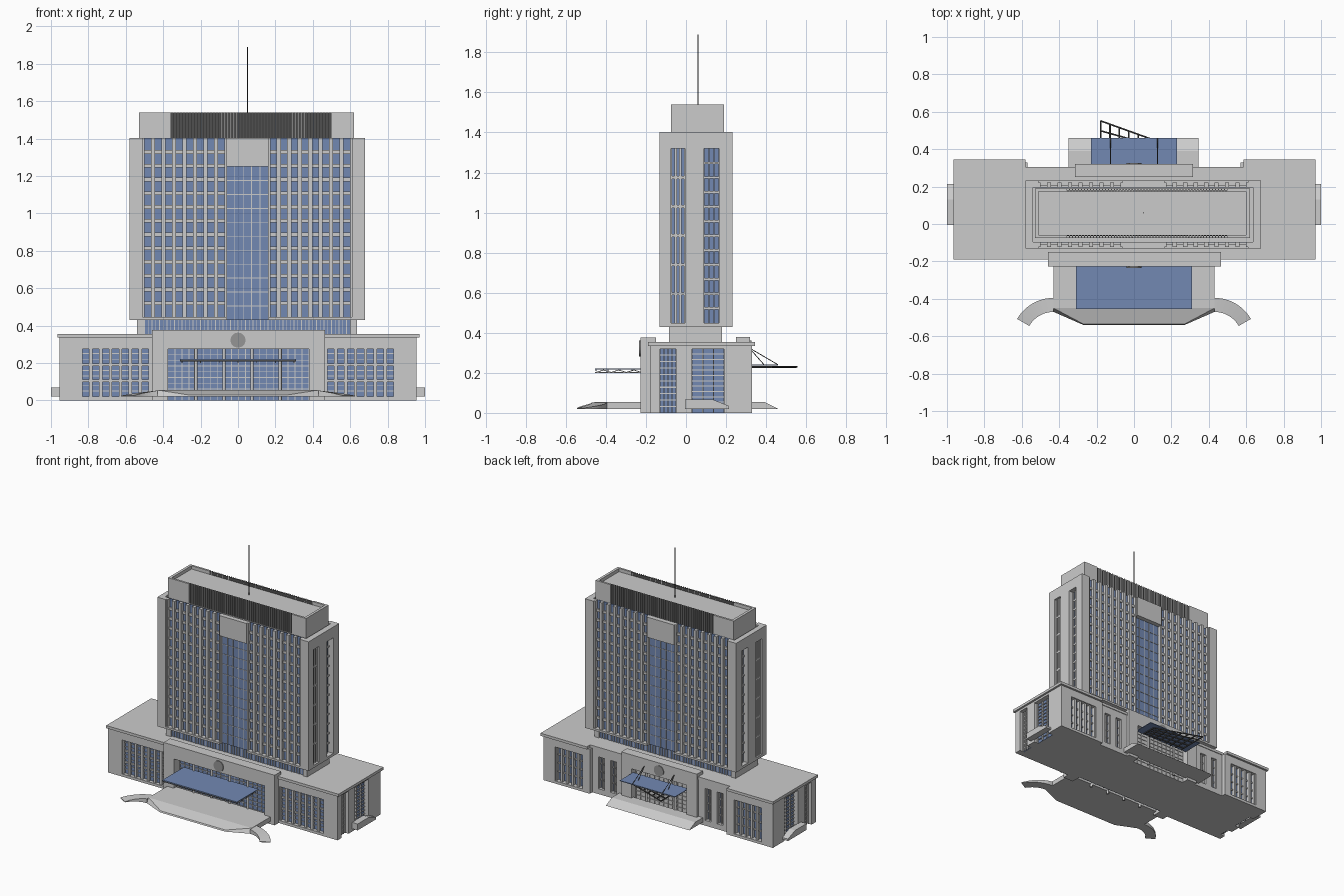
import bpy, bmesh, math
from mathutils import Vector

if "Cube" in bpy.data.objects:
    bpy.data.objects.remove(bpy.data.objects["Cube"])


def material(name, rgb):
    m = bpy.data.materials.new(name)
    m.diffuse_color = (*rgb, 1)
    m.use_nodes = True
    m.node_tree.nodes["Principled BSDF"].inputs["Base Color"].default_value = m.diffuse_color
    return m


GLASS = material("blue_glass", (0.17, 0.25, 0.45))
DARK = material("dark_metal", (0.08, 0.08, 0.08))
MID = material("mid_grey", (0.3, 0.3, 0.3))


def finish(name, bm, mat=None):
    bmesh.ops.recalc_face_normals(bm, faces=bm.faces)
    me = bpy.data.meshes.new(name)
    bm.to_mesh(me)
    bm.free()
    ob = bpy.data.objects.new(name, me)
    bpy.context.collection.objects.link(ob)
    if mat:
        me.materials.append(mat)
    return ob


def boxes(name, items, mat=None):
    """One object from many (x0, x1, y0, y1, z0, z1) boxes."""
    bm = bmesh.new()
    for x0, x1, y0, y1, z0, z1 in items:
        vs = bmesh.ops.create_cube(bm, size=1)["verts"]
        for v in vs:
            v.co = (x0 if v.co.x < 0 else x1, y0 if v.co.y < 0 else y1, z0 if v.co.z < 0 else z1)
    return finish(name, bm, mat)


def hull(name, pts, mat=None):
    bm = bmesh.new()
    vs = [bm.verts.new(p) for p in pts]
    bmesh.ops.convex_hull(bm, input=vs)
    return finish(name, bm, mat)


def rod(name, a, b, r, mat=None, sides=8):
    a, b = Vector(a), Vector(b)
    bm = bmesh.new()
    bmesh.ops.create_cone(bm, cap_ends=True, segments=sides, radius1=r, radius2=r, depth=(b - a).length)
    ob = finish(name, bm, mat)
    ob.location = (a + b) / 2
    ob.rotation_euler = (b - a).to_track_quat('Z', 'Y').to_euler()
    return ob


def place(side, u0, u1, d0, d1, z0, z1):
    """Map along-wall / outward coordinates to a world box."""
    return {"front": (u0, u1, -d1, -d0, z0, z1), "back": (u0, u1, d0, d1, z0, z1),
            "right": (d0, d1, u0, u1, z0, z1), "left": (-d1, -d0, u0, u1, z0, z1)}[side]


def wall(name, side, u0, u1, d0, d1, z0, z1, openings, pane=GLASS):
    """Wall with openings (a, b, bottom, top, cols, rows, pier width, bar height, pier depth, bar depth)."""
    solid, panes, cur = [], [], u0

    def add(*b):
        if b[1] - b[0] > 1e-4 and b[5] - b[4] > 1e-4:
            solid.append(place(side, *b))

    for a, b, zb, zt, nc, nr, pw, bh, pd, bd in openings:
        add(cur, a, d0, d1, z0, z1)
        add(a, b, d0, d1, z0, zb)
        add(a, b, d0, d1, zt, z1)
        panes.append(place(side, a, b, d0, d0 + 0.003, zb, zt))
        for i in range(nc + 1):
            c = a + (b - a) * i / nc
            add(max(a, c - pw / 2), min(b, c + pw / 2), d0, d0 + pd, zb, zt)
        for j in range(1, nr):
            c = zb + (zt - zb) * j / nr
            add(a, b, d0, d0 + bd, c - bh / 2, c + bh / 2)
        cur = b
    add(cur, u1, d0, d1, z0, z1)
    boxes(name + "_wall", solid)
    if panes:
        boxes(name + "_panes", panes, pane)


# podium body and cornice
boxes("podium_core", [(-.915, .915, -.15, .265, 0, .335), (-.915, -.57, .265, .29, 0, .335),
                      (.57, .915, .265, .29, 0, .335)])
boxes("podium_cornice", [(-.965, -.58, -.19, .345, .335, .355), (.585, .97, -.19, .345, .335, .355),
                         (-.58, .585, -.19, .305, .335, .355)])

# podium walls on all sides
for tag, s in (("left", -1), ("right", 1)):
    def span(a, b):
        return (a, b) if s > 0 else (-b, -a)
    win = span(.47, .84)
    wall(f"front_wing_{tag}", "front", *span(.46, .955), .15, .18, 0, .335,
         [(*win, .02, .275, 7, 3, .018, .012, .022, .014), ])
    boxes(f"front_wing_thin_bars_{tag}", [(*win, -.158, -.15, z - .002, z + .002)
                                          for z in (.05, .078, .13, .16, .22, .25)])
    wall(f"back_wing_{tag}", "back", *span(.57, .955), .29, .33, 0, .335,
         [(*span(.63, .86), .02, .275, 5, 4, .016, .01, .03, .014)])
    mids = sorted([span(.37, .42), span(.47, .52)])
    wall(f"back_middle_{tag}", "back", *span(.315, .57), .265, .30, 0, .335,
         [(*m, .04, .28, 2, 4, .008, .01, .02, .012) for m in mids])
    wall(f"podium_side_{tag}", tag, -.15, .29, .915, .955, 0, .335,
         [(-.13, -.05, 0, .32, 4, 10, .007, .005, .014, .01),
          (.03, .19, 0, .32, 3, 12, .006, .005, .014, .01)])
    # sloped side step
    hull(f"side_step_{tag}", [(s * x, y, z) for x in (.95, 1.0) for y, z in
                              ((-.005, .02), (-.005, .068), (.13, .068), (.215, .035), (.215, .02))])

# entrance portals with glazed openings, columns and emblem discs
wall("front_portal", "front", -.46, .465, .15, .228, 0, .377,
     [(-.375, .38, 0, .275, 20, 9, .004, .004, .008, .008)])
wall("back_portal", "back", -.315, .315, .25, .32, 0, .38,
     [(-.23, .23, 0, .275, 12, 9, .004, .004, .02, .02)])
for i, x in enumerate((-.225, -.075, .075, .225)):
    rod(f"front_column_{i}", (x, -.205, 0), (x, -.205, .275), .009, sides=16)
for i, x in enumerate((-.12, .12)):
    rod(f"back_column_{i}", (x, .30, 0), (x, .30, .275), .009, sides=16)
rod("front_disc", (0, -.22, .322), (0, -.234, .322), .04, MID, 32)
rod("back_disc", (0, .31, .322), (0, .326, .322), .04, MID, 32)

# front platform with sloping front edge
hull("front_platform", [(s * x, y, z) for s in (-1, 1) for x, y, z in
                        ((.43, -.2, .02), (.43, -.2, .055), (.43, -.45, .055), (.43, -.47, .02),
                         (.27, -.54, .02), (.27, -.535, .03))])
# curved ramps sweeping down from the platform
for tag, s in (("left", -1), ("right", 1)):
    bm, rings, n = bmesh.new(), [], 12
    for i in range(n + 1):
        t = math.radians(90 - 60 * i / n)
        top = .053 - .028 * i / n
        rings.append([bm.verts.new((s * (.43 + r * math.cos(t)), -.62 + r * math.sin(t), z))
                      for r, z in ((.15, .02), (.225, .02), (.225, top), (.15, top))])
    for p, q in zip(rings, rings[1:]):
        for k in range(4):
            bm.faces.new((p[k], p[(k + 1) % 4], q[(k + 1) % 4], q[k]))
    bm.faces.new(rings[0])
    bm.faces.new(rings[-1])
    finish(f"curved_ramp_{tag}", bm)

# rear platform
hull("back_platform", [(x, y, z) for x in (-.35, .345) for y, z in
                       ((.30, .02), (.30, .055), (.39, .055), (.46, .02))])

# front canopy: glass sheet on light trusses
boxes("front_canopy_glass", [(-.31, .31, -.455, -.2, .216, .221)], GLASS)
boxes("front_canopy_beams", [(-.31, .31, y - .003, y + .003, .208, .216) for y in (-.45, -.39, -.33, -.27)], DARK)
for i in range(7):
    x = -.3 + i * .1
    for k in range(6):
        y = -.45 + k * .038
        rod(f"canopy_truss_{i}_{k}", (x, y, .214 if k % 2 else .202), (x, y + .038, .202 if k % 2 else .214), .002)
    boxes(f"canopy_rib_{i}", [(x - .002, x + .002, -.455, -.22, .2, .203)])

# rear canopy: glass sheet, skewed steel grid and stay rods
boxes("back_canopy_glass", [(-.23, .23, .30, .46, .236, .241)], GLASS)


def edge(x):
    return .552 - .36 * (x + .18)


for i in range(8):
    x = -.178 + i * .05
    rod(f"back_grid_rib_{i}", (x, .31, .23), (x, edge(x), .23), .005, DARK, 6)
for k in range(5):
    f = 1 - k * .22
    rod(f"back_grid_cross_{k}", (-.18, .31 + (edge(-.18) - .31) * f, .23),
        (.172, .31 + (edge(.172) - .31) * f, .23), .005, DARK, 6)
for i, x in enumerate((-.125, .125)):
    rod(f"stay_long_{i}", (x, .315, .325), (x, .46, .24), .002, DARK)
    rod(f"stay_short_{i}", (x, .315, .325), (x, .39, .24), .002, DARK)

# recessed neck between podium and tower
boxes("neck_core", [(-.54, .635, -.07, .165, .35, .44)])
for side, d in (("front", .07), ("back", .165)):
    wall(f"neck_{side}", side, -.54, .635, d, d + .015, .35, .435,
         [(-.5, .6, .355, .435, 55, 1, .004, .004, .008, .008)])

# tower body
boxes("tower_core", [(-.54, .635, -.095, .195, .43, 1.36)])
for side, d in (("front", .095), ("back", .195)):
    grid = (8, 13, .022, .02, .028, .014)
    wall(f"tower_{side}", side, -.58, .68, d, d + .037, .43, 1.402,
         [(-.51, -.062, .445, 1.402, *grid),
          (-.062, .162, .43, 1.25, 5, 11, .004, .004, .006, .006),
          (.162, .61, .445, 1.402, *grid)])
    # louvre panel above the central glazing
    boxes(f"louvre_back_{side}", [place(side, -.055, .155, d, d + .012, 1.295, 1.395)], DARK)
    boxes(f"louvre_slats_{side}", [place(side, -.055, .155, d, d + .022, 1.302 + k * .0135, 1.309 + k * .0135)
                                   for k in range(7)])
for side, d in (("right", .635), ("left", .54)):
    wall(f"tower_{side}", side, -.095, .195, d, d + (.045 if side == "right" else .04), .43, 1.402,
         [(-.075, -.005, .45, 1.32, 3, 6, .012, .014, .03, .03),
          (.09, .165, .45, 1.32, 3, 12, .007, .012, .012, .012)])

# rooftop crown with vertical fins and a sunken roof
boxes("crown_roof", [(-.51, .60, -.06, .175, 1.35, 1.515)])
for side, d in (("front", .06), ("back", .175)):
    wall(f"crown_{side}", side, -.53, .62, d, d + .015, 1.35, 1.54,
         [(-.36, .50, 1.39, 1.54, 54, 1, .006, .004, .012, .01)], DARK)
boxes("crown_ends", [(-.53, -.51, -.06, .175, 1.35, 1.54), (.60, .62, -.06, .175, 1.35, 1.54)])

# antenna mast
rod("antenna", (.05, .06, 1.5), (.05, .06, 1.89), .003, DARK)
